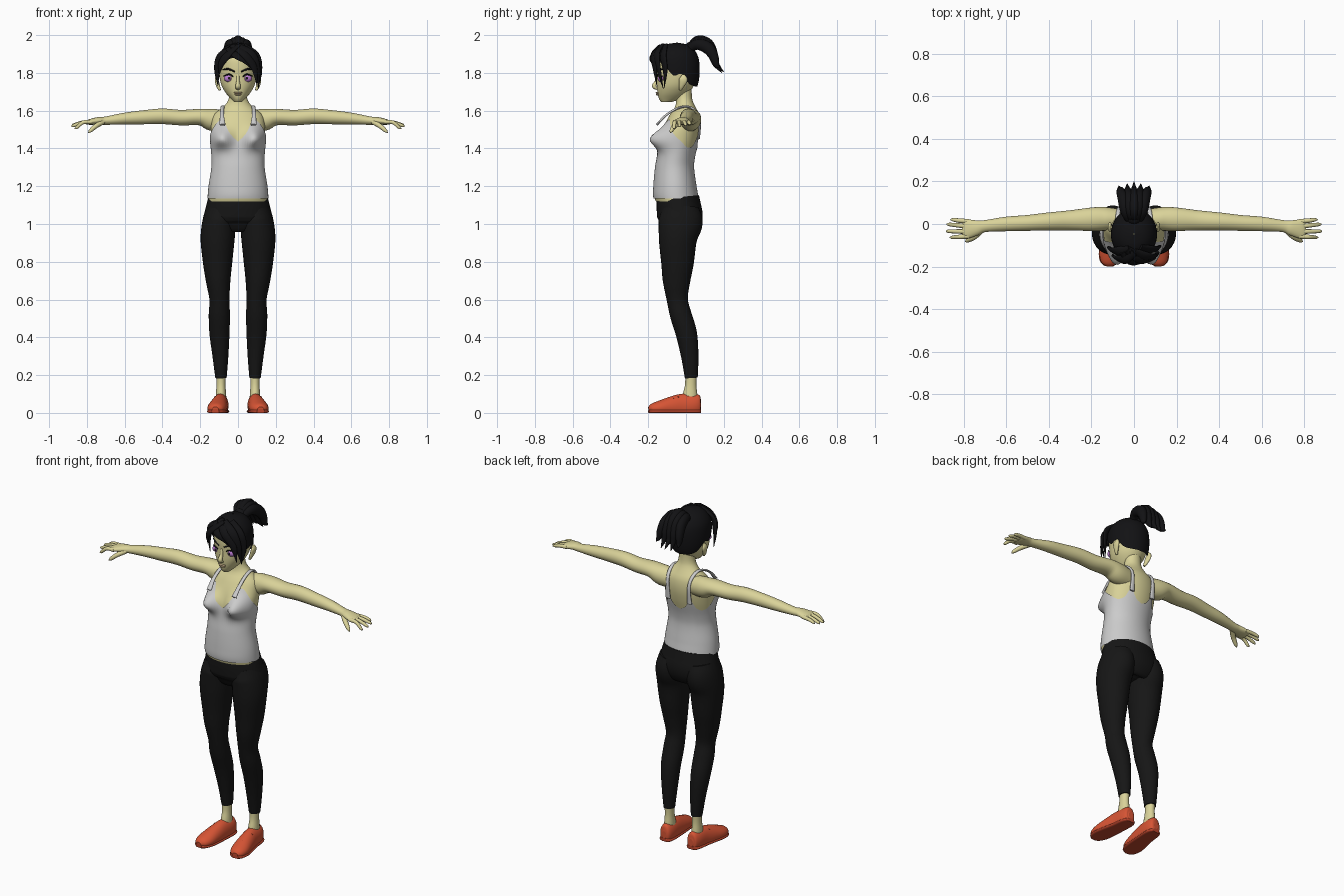
import bpy
import math
from mathutils import Vector


def material(name, rgb):
    m = bpy.data.materials.new(name)
    m.diffuse_color = (*rgb, 1)
    return m


SKIN = material("skin", (0.70, 0.65, 0.32))
BLACK = material("black_cloth", (0.008, 0.008, 0.008))
HAIR = material("black_hair", (0.006, 0.006, 0.007))
RED = material("red_canvas", (0.68, 0.09, 0.035))
SOLE = material("red_rubber", (0.5, 0.06, 0.025))
IRIS = material("violet", (0.5, 0.2, 0.65))
LIP = material("lip", (0.55, 0.42, 0.24))
X, Y, Z = Vector((1, 0, 0)), Vector((0, 1, 0)), Vector((0, 0, 1))


def interp(keys, t):
    """Smooth cubic through keys (t, values...)."""
    t = min(max(t, keys[0][0]), keys[-1][0])
    i = next(k for k in range(len(keys) - 1) if t <= keys[k + 1][0])
    a, b = keys[i], keys[i + 1]
    p, q = keys[max(i - 1, 0)], keys[min(i + 2, len(keys) - 1)]
    h = b[0] - a[0]
    s = (t - a[0]) / h
    out = []
    for c in range(1, len(a)):
        ma = (b[c] - p[c]) / (b[0] - p[0]) * h
        mb = (q[c] - a[c]) / (q[0] - a[0]) * h
        out.append((2*s**3 - 3*s*s + 1)*a[c] + (s**3 - 2*s*s + s)*ma
                   + (3*s*s - 2*s**3)*b[c] + (s**3 - s*s)*mb)
    return out


def build(name, rings, mat, mirror=False, caps=True):
    n = len(rings[0])
    verts = [p for r in rings for p in r]
    faces = [(i*n + j, i*n + (j+1) % n, (i+1)*n + (j+1) % n, (i+1)*n + j)
             for i in range(len(rings) - 1) for j in range(n)]
    if caps:
        faces += [tuple(reversed(range(n))), tuple(range(len(verts) - n, len(verts)))]
    me = bpy.data.meshes.new(name)
    me.from_pydata(verts, [], faces)
    me.polygons.foreach_set("use_smooth", [len(f) == 4 for f in faces])
    if mat:
        me.materials.append(mat)
    ob = bpy.data.objects.new(name, me)
    bpy.context.collection.objects.link(ob)
    if mirror:
        ob.modifiers.new("mirror", "MIRROR")
    return ob


def sweep(name, path, u, mat, mirror=False, sides=16, sub=5, floor=None):
    """Elliptic tube through (x, y, z, radius along u, radius across)."""
    keys = [(i, *p) for i, p in enumerate(path)]
    pts = [interp(keys, i / sub) for i in range((len(path) - 1) * sub + 1)]
    rings = []
    for i, p in enumerate(pts):
        t = (Vector(pts[min(i+1, len(pts)-1)][:3]) - Vector(pts[max(i-1, 0)][:3])).normalized()
        w = (u - t * u.dot(t)).normalized()
        v = t.cross(w)
        ring = []
        for j in range(sides):
            a = 2 * math.pi * j / sides
            c = Vector(p[:3]) + w*math.cos(a)*max(p[3], .001) + v*math.sin(a)*max(p[4], .001)
            if floor is not None:
                c.z = max(c.z, floor)
            ring.append(c)
        rings.append(ring)
    return build(name, rings, mat, mirror)


def patch(name, prof, lo, hi, mat, grow=0, bump=None, rows=28, cols=72, caps=False):
    """Shell around z from (z, half width, front y, back y), trimmed by angle."""
    rings = []
    for i in range(rows + 1):
        ring = []
        for j in range(cols):
            a = 2 * math.pi * j / cols
            deg = min(j, cols - j) * 360 / cols
            z0, z1 = interp(lo, deg)[0], interp(hi, deg)[0]
            z = z0 + (z1 - z0) * i / rows
            rx, yf, yb = interp(prof, z)
            x = max(rx + grow, .002) * math.sin(a)
            y = (yf + yb) / 2 - max((yb - yf) / 2 + grow, .002) * math.cos(a)
            ring.append(bump(x, y, z, math.cos(a)) if bump else (x, y, z))
        rings.append(ring)
    return build(name, rings, mat, caps=caps)


def ball(name, loc, scale, mat, mirror=False):
    x, y, z = loc
    path = []
    for i in range(13):
        a = math.pi * i / 12
        path.append((x, y, z - scale[2]*math.cos(a), scale[0]*math.sin(a), scale[1]*math.sin(a)))
    return sweep(name, path, X, mat, mirror, sub=1)


def flat(z):
    return [(0, z), (180, z)]


# Torso and neck
TORSO = [(1.10, .155, -.15, .06), (1.14, .155, -.167, .06), (1.2, .15, -.167, .05),
         (1.3, .135, -.158, .037), (1.36, .135, -.148, .043), (1.45, .142, -.135, .066),
         (1.52, .142, -.115, .076), (1.58, .128, -.085, .07), (1.62, .078, -.058, .05),
         (1.66, .05, -.052, .033), (1.75, .045, -.05, .03)]


def bust(x, y, z, c):
    if c > -.2:
        sz = .055 if z > 1.45 else .048
        g = math.exp(-((abs(x) - .085) / .05)**2 - ((z - 1.45) / sz)**2) * min(1, (c + .2) * 2)
        x, y = x * (1 + .06 * g), y - .068 * g
    return x, y, z


patch("torso", TORSO, flat(1.12), flat(1.74), SKIN, bump=bust, rows=40)

# Tank top and its straps
top_edge = [(0, 1.435), (15, 1.475), (33, 1.55), (45, 1.545), (65, 1.5), (90, 1.45),
            (120, 1.405), (140, 1.42), (151, 1.47), (165, 1.42), (180, 1.4)]
patch("tank_top", TORSO, flat(1.135), top_edge, None, grow=.006, bump=bust, rows=36)
sweep("tank_strap", [(.082, -.155, 1.525, .016, .006), (.085, -.107, 1.575, .011, .006),
                     (.083, -.05, 1.61, .010, .006), (.08, .005, 1.622, .010, .006),
                     (.075, .05, 1.6, .010, .006), (.07, .073, 1.55, .010, .006),
                     (.07, .068, 1.45, .016, .006)], X, None, True)

# Leggings
sweep("leggings_hip", [(0, -.043, 1.142, .157, .112), (0, -.038, 1.09, .170, .118),
                       (0, -.032, 1.04, .180, .120), (0, -.034, 1.0, .172, .108),
                       (0, -.04, .97, .12, .08), (0, -.04, .96, .05, .04)], X, BLACK, sides=40)
sweep("leggings_leg", [(.088, -.03, 1.08, .08, .1), (.1, -.029, 1.01, .088, .117),
                       (.108, -.043, .92, .09, .101), (.108, -.045, .8, .078, .087),
                       (.105, -.05, .7, .065, .073), (.098, -.046, .6, .053, .056),
                       (.099, -.028, .52, .056, .057), (.098, .002, .42, .053, .056),
                       (.093, .02, .3, .042, .046), (.09, .028, .185, .03, .034)],
      X, BLACK, True, sides=28)
sweep("ankle", [(.09, .027, .22, .026, .031), (.09, .025, .15, .024, .03),
                (.09, .022, .1, .027, .038), (.09, .02, .06, .03, .042)], X, SKIN, True)

# Shoes
shoe = [(.088, .08, .04, .014, .02), (.088, .072, .04, .03, .052), (.09, .04, .04, .04, .06),
        (.095, -.02, .035, .043, .066), (.103, -.08, .03, .048, .056),
        (.112, -.14, .025, .05, .04), (.118, -.18, .022, .038, .027), (.12, -.198, .02, .016, .012)]
sweep("shoe", shoe, X, RED, True, sides=28, floor=.004)
sweep("shoe_sole", [(x, y, .008, a + .004, .014) for x, y, z, a, b in shoe],
      X, SOLE, True, sides=20, floor=0)
for y in (-.04, -.065, -.09, -.115):
    top, cx = .099 + (y + .02) * .28, .097 - (y + .02) * .14
    sweep("shoe_lace", [(cx - .026, y, top - .012, .004, .004), (cx, y - .004, top - .002, .004, .004),
                        (cx + .026, y, top - .012, .004, .004)], Y, SOLE, True, sides=8, sub=3)

# Arms, hands and fingers
sweep("arm", [(.07, .02, 1.545, .05, .055), (.14, .024, 1.552, .056, .058),
              (.2, .022, 1.566, .055, .044), (.3, .017, 1.563, .047, .041),
              (.4, .012, 1.57, .042, .041), (.5, .005, 1.565, .037, .037),
              (.6, 0, 1.558, .034, .031), (.7, -.01, 1.547, .028, .022),
              (.74, -.018, 1.546, .036, .02), (.785, -.023, 1.54, .046, .015),
              (.805, -.023, 1.537, .042, .009)], Y, SKIN, True, sides=24)
for y0, y1, tip, z1 in ((.012, .02, .862, 1.525), (-.012, -.002, .88, 1.52),
                        (-.036, -.034, .882, 1.515), (-.058, -.063, .865, 1.505)):
    sweep("finger", [(.775, y0, 1.54, .011, .011), (.82, (y0 + y1) / 2, 1.538, .0105, .0105),
                     (tip - .012, y1, z1 + .006, .008, .008), (tip, y1, z1, .002, .002)],
          Y, SKIN, True, sides=10)
sweep("thumb", [(.715, -.03, 1.54, .014, .014), (.75, -.06, 1.52, .014, .013),
                (.78, -.077, 1.495, .010, .010), (.792, -.083, 1.483, .002, .002)],
      Y, SKIN, True, sides=10)

# Head and face
HEAD = [(1.645, .02, -.13, -.08), (1.66, .035, -.142, -.03), (1.69, .062, -.15, .01),
        (1.73, .086, -.154, .04), (1.78, .098, -.154, .058), (1.83, .1, -.157, .062),
        (1.88, .094, -.15, .055), (1.92, .07, -.12, .03), (1.945, .01, -.06, -.04)]
patch("head", HEAD, flat(1.645), flat(1.945), SKIN, caps=True)
sweep("nose", [(0, -.148, 1.79, .008, .008), (0, -.157, 1.755, .009, .009),
               (0, -.168, 1.73, .014, .012), (0, -.153, 1.715, .012, .006)], X, SKIN)
ball("upper_lip", (0, -.15, 1.695), (.024, .011, .005), LIP)
ball("lower_lip", (0, -.149, 1.686), (.02, .010, .006), LIP)
ball("eye", (.047, -.131, 1.771), (.027, .018, .02), IRIS, True)
ball("pupil", (.046, -.145, 1.771), (.008, .006, .008), BLACK, True)
sweep("eyelash", [(.02, -.147, 1.774, .002, .002), (.045, -.15, 1.792, .004, .004),
                  (.078, -.122, 1.782, .002, .002)], Y, HAIR, True, sides=8)
sweep("eyebrow", [(.016, -.154, 1.806, .004, .004), (.05, -.143, 1.82, .004, .005),
                  (.082, -.115, 1.818, .002, .002)], Y, HAIR, True, sides=8)
sweep("ear", [(.096, -.03, 1.708, .006, .006), (.105, -.024, 1.73, .010, .014),
              (.113, -.014, 1.765, .010, .023), (.108, -.014, 1.79, .004, .008)],
      X, SKIN, True)

# Hair cap, trimmed along the hairline
CAP = [(1.70, .075, -.1, .05), (1.75, .098, -.15, .066), (1.8, .107, -.163, .072),
       (1.86, .107, -.168, .07), (1.9, .098, -.158, .058), (1.935, .072, -.13, .032),
       (1.953, .04, -.095, 0), (1.96, .003, -.05, -.045)]
hairline = [(0, 1.885), (30, 1.87), (60, 1.83), (80, 1.785), (100, 1.795), (125, 1.74), (180, 1.725)]
patch("hair_cap", CAP, hairline, flat(1.96), HAIR)

# Swept fringe and side locks: four points each, tapered to a tip
fringe = [
    ((-.03, -.12, 1.945), (.035, -.168, 1.9), (.085, -.165, 1.83), (.1, -.155, 1.735)),
    ((.0, -.13, 1.945), (.07, -.155, 1.9), (.103, -.145, 1.82), (.108, -.12, 1.715)),
    ((.03, -.11, 1.945), (.092, -.12, 1.89), (.112, -.11, 1.81), (.106, -.115, 1.72)),
    ((-.05, -.13, 1.93), (-.01, -.172, 1.895), (.04, -.174, 1.865), (.085, -.165, 1.81)),
    ((.0, -.13, 1.945), (-.05, -.165, 1.9), (-.088, -.158, 1.85), (-.1, -.14, 1.79)),
    ((-.02, -.12, 1.945), (-.085, -.13, 1.895), (-.11, -.115, 1.82), (-.106, -.11, 1.73)),
]
for pts in fringe:
    sizes = ((.02, .008), (.027, .011), (.019, .008), (.001, .001))
    sweep("fringe_lock", [(*p, *s) for p, s in zip(pts, sizes)],
          Vector((1, .6 * (1 if pts[3][0] > 0 else -1), .3)), HAIR, sides=10)

# Ponytail: tie plus fanned locks
ball("hair_tie", (0, .025, 1.935), (.034, .03, .03), HAIR)
for k, drop, back in ((-1, 1.825, .18), (-.45, 1.8, .19), (0, 1.805, .2), (.45, 1.8, .19), (1, 1.825, .18)):
    high = 1.968 - .018 * abs(k)
    sweep("ponytail_lock", [(.015 * k, .01, 1.92, .02, .018), (.038 * k, .06, high, .026, .028),
                            (.05 * k, .115, high - .018, .026, .032),
                            (.06 * k, .145, 1.89, .022, .026),
                            (.066 * k, .16, 1.845, .015, .017),
                            (.072 * k, back, drop, .001, .001)], X, HAIR, sides=12)
